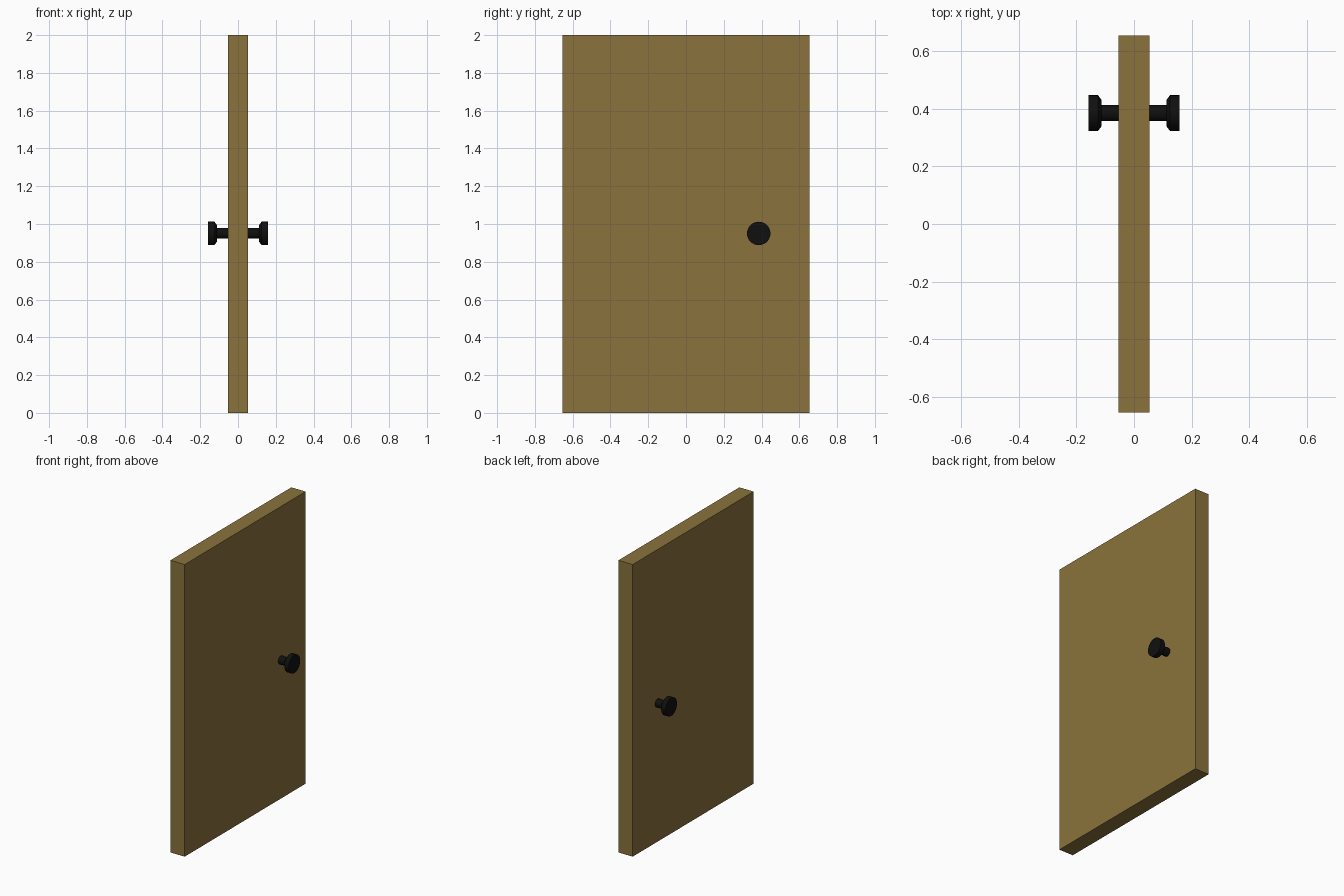
import bpy, bmesh, math
from mathutils import Matrix

if "Cube" in bpy.data.objects:
    bpy.data.objects.remove(bpy.data.objects["Cube"])


def material(name, rgb):
    m = bpy.data.materials.new(name)
    m.diffuse_color = (*rgb, 1)
    m.use_nodes = True
    m.node_tree.nodes["Principled BSDF"].inputs["Base Color"].default_value = m.diffuse_color
    return m


def make_object(name, bm, mat):
    bmesh.ops.recalc_face_normals(bm, faces=bm.faces[:])
    me = bpy.data.meshes.new(name)
    bm.to_mesh(me)
    bm.free()
    me.materials.append(mat)
    ob = bpy.data.objects.new(name, me)
    bpy.context.collection.objects.link(ob)
    return ob


wood = material("wood", (0.255, 0.171, 0.045))
black = material("black_metal", (0.005, 0.005, 0.005))

# Door slab
bm = bmesh.new()
bmesh.ops.create_cube(bm, size=1, matrix=Matrix.Translation((0, 0, 1))
                      @ Matrix.Diagonal((0.108, 1.308, 2.0, 1)))
make_object("door_panel", bm, wood)

# Knob: stem and chamfered head turned about the x axis, one per door face
SIDES = 32
PROFILE = [(0.05, 0.028), (0.112, 0.028), (0.112, 0.045),
           (0.125, 0.062), (0.158, 0.062)]  # (distance from centre, radius)


def knob(name, side):
    bm = bmesh.new()
    rings = []
    for x, r in PROFILE:
        rings.append([bm.verts.new((side * x,
                                    0.385 + r * math.cos(2 * math.pi * i / SIDES),
                                    0.95 + r * math.sin(2 * math.pi * i / SIDES)))
                      for i in range(SIDES)])
    for a, b in zip(rings, rings[1:]):
        for i in range(SIDES):
            j = (i + 1) % SIDES
            bm.faces.new((a[i], a[j], b[j], b[i]))
    bm.faces.new(rings[0])
    bm.faces.new(rings[-1])
    ob = make_object(name, bm, black)
    bpy.ops.object.select_all(action='DESELECT')
    ob.select_set(True)
    bpy.context.view_layer.objects.active = ob
    bpy.ops.object.shade_smooth_by_angle(angle=math.radians(30))


knob("knob_right", 1)
knob("knob_left", -1)
